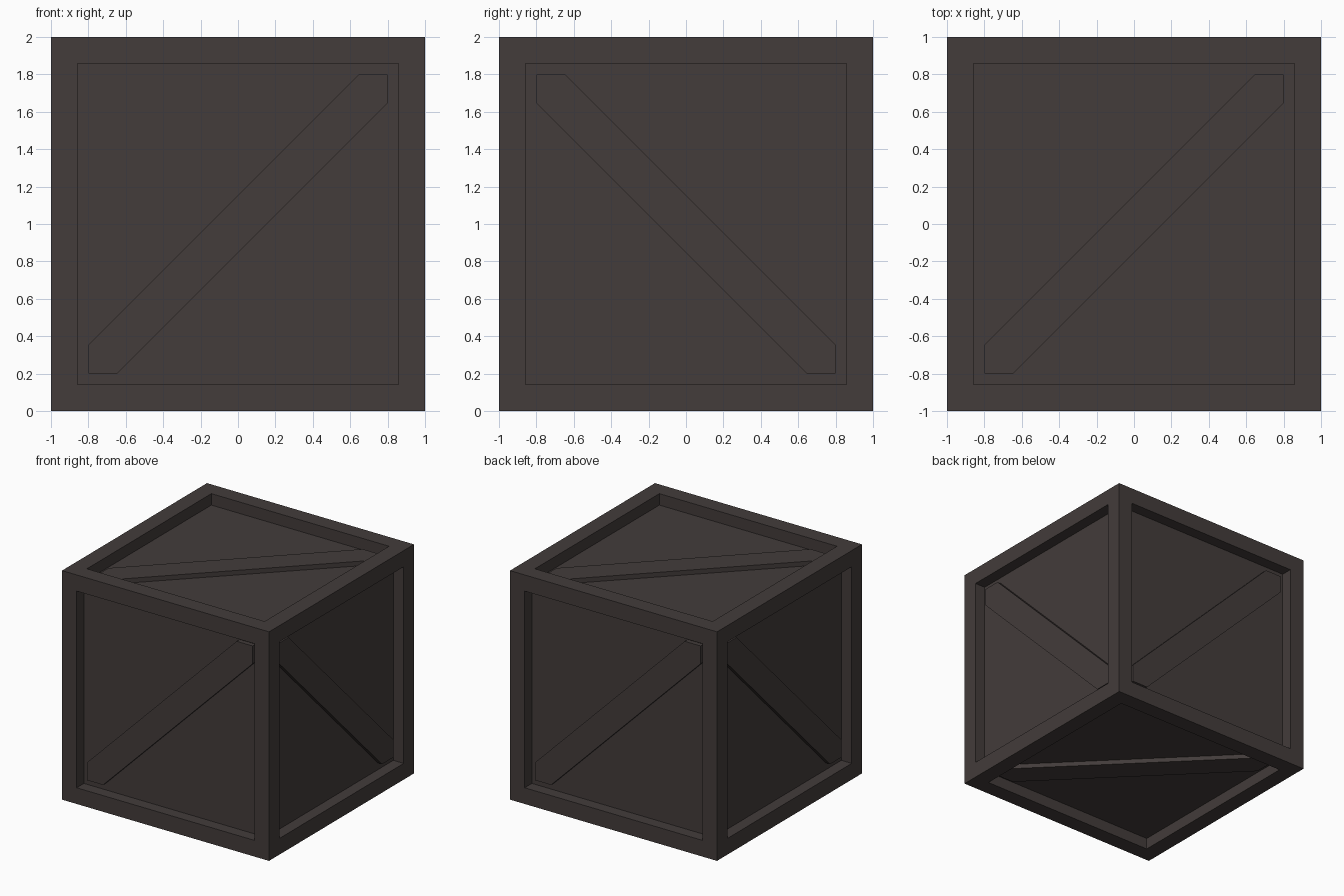
import bpy, bmesh, math
from mathutils import Matrix, Vector

if "Cube" in bpy.data.objects:
    bpy.data.objects.remove(bpy.data.objects["Cube"])

FRAME, DEPTH, BRACE_T, OFF = 0.2, 0.1, 0.04, 0.155
IN = 1 - FRAME

wood = bpy.data.materials.new("dark brown wood")
wood.diffuse_color = (0.056, 0.045, 0.043, 1)
wood.use_nodes = True
wood.node_tree.nodes["Principled BSDF"].inputs["Base Color"].default_value = wood.diffuse_color


def add_object(name, bm):
    bmesh.ops.recalc_face_normals(bm, faces=bm.faces[:])
    me = bpy.data.meshes.new(name)
    bm.to_mesh(me)
    bm.free()
    me.materials.append(wood)
    ob = bpy.data.objects.new(name, me)
    bpy.context.collection.objects.link(ob)
    return ob


# Crate body: a cube with a frame inset on every side and recessed panels
bm = bmesh.new()
bmesh.ops.create_cube(bm, size=2, matrix=Matrix.Translation((0, 0, 1)))
panels = bm.faces[:]
bmesh.ops.inset_individual(bm, faces=panels, thickness=FRAME)
for face in panels:
    n = face.normal.copy()
    ext = bmesh.ops.extrude_discrete_faces(bm, faces=[face])["faces"][0]
    bmesh.ops.translate(bm, verts=ext.verts[:], vec=-n * DEPTH)
add_object("crate_body", bm)

# Diagonal brace outline in (u, v) on a side, rising to the right, cut to the recess
outline = [(-IN, -IN), (OFF - IN, -IN), (IN, IN - OFF),
           (IN, IN), (IN - OFF, IN), (-IN, OFF - IN)]


def brace(name, u, v):
    u, v = Vector(u), Vector(v)
    n = u.cross(v)
    base = Vector((0, 0, 1)) + n * (1 - DEPTH)
    bm = bmesh.new()
    f = bm.faces.new([bm.verts.new(base + u * a + v * b) for a, b in outline])
    ext = bmesh.ops.extrude_face_region(bm, geom=[f])["geom"]
    moved = [g for g in ext if isinstance(g, bmesh.types.BMVert)]
    bmesh.ops.translate(bm, verts=moved, vec=n * BRACE_T)
    add_object(name, bm)


# One brace per side; u and v span the side and u x v points outwards
brace("front_brace", (1, 0, 0), (0, 0, 1))
brace("back_brace", (-1, 0, 0), (0, 0, 1))
brace("right_brace", (0, 0, 1), (0, -1, 0))
brace("left_brace", (0, 0, 1), (0, 1, 0))
brace("top_brace", (1, 0, 0), (0, 1, 0))
brace("bottom_brace", (1, 0, 0), (0, -1, 0))
